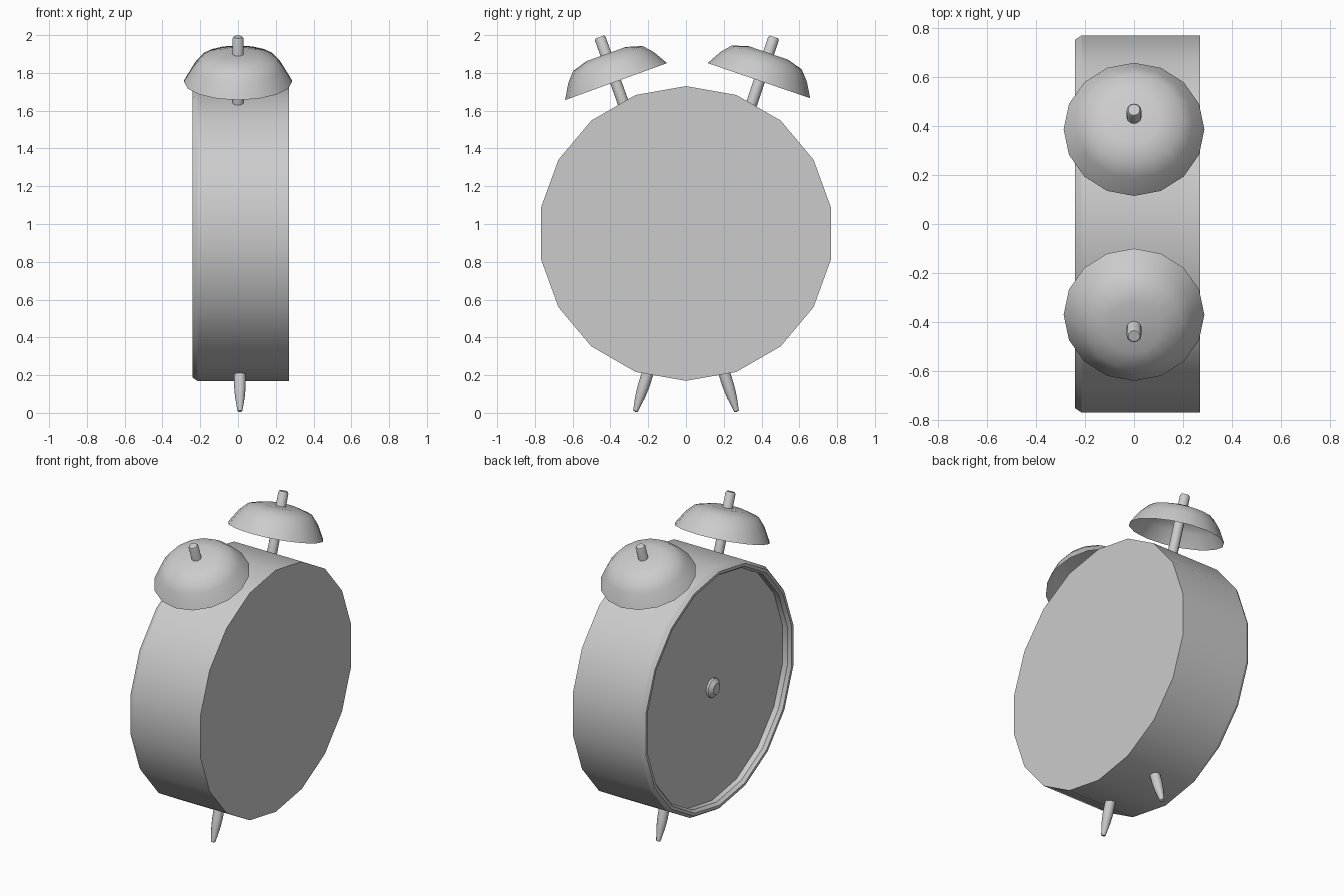
import bpy, bmesh
from math import atan2, cos, sin, pi, radians
from mathutils import Matrix, Vector

if "Cube" in bpy.data.objects:
    bpy.data.objects.remove(bpy.data.objects["Cube"])


def lathe(name, profile, sides, matrix, smooth=40):
    """Spin (radius, height) points about local z; radius 0 closes to a point."""
    bm = bmesh.new()
    rings = []
    for r, h in profile:
        if r == 0:
            rings.append([bm.verts.new((0, 0, h))] * sides)
        else:
            rings.append([bm.verts.new((r * cos(2 * pi * i / sides),
                                        r * sin(2 * pi * i / sides), h))
                          for i in range(sides)])
    for a, b in zip(rings, rings[1:]):
        for i in range(sides):
            j = (i + 1) % sides
            corners = list(dict.fromkeys((a[i], a[j], b[j], b[i])))
            bm.faces.new(corners)
    bmesh.ops.transform(bm, matrix=matrix, verts=bm.verts)
    bmesh.ops.recalc_face_normals(bm, faces=bm.faces)
    mesh = bpy.data.meshes.new(name)
    bm.to_mesh(mesh)
    bm.free()
    obj = bpy.data.objects.new(name, mesh)
    bpy.context.collection.objects.link(obj)
    bpy.ops.object.select_all(action='DESELECT')
    obj.select_set(True)
    bpy.context.view_layer.objects.active = obj
    bpy.ops.object.shade_smooth_by_angle(angle=radians(smooth))
    return obj


def along(start, end):
    """Frame at start whose z axis points to end (in the yz plane)."""
    d = Vector(end) - Vector(start)
    return Matrix.Translation(start) @ Matrix.Rotation(atan2(-d.y, d.z), 4, 'X')


# Clock body: spun about x, recessed dial facing -x
face_axis = Matrix.Translation((0, 0, 0.95)) @ Matrix.Rotation(-pi / 2, 4, 'Y')
lathe("clock_body",
      [(0, -0.27), (0.78, -0.27), (0.78, 0.215), (0.763, 0.24), (0.745, 0.24),
       (0.73, 0.22), (0.73, 0.185), (0, 0.185)], 18, face_axis, 30)

# Centre knob on the dial
lathe("dial_knob",
      [(0, 0.18), (0.06, 0.18), (0.06, 0.2), (0.035, 0.22), (0, 0.22)],
      12, face_axis, 30)

# Bells and their posts: (side name, bell rim centre, post bottom, post top)
for side, rim, low, high in (
        ("front", (0, -0.37, 1.754), (0, -0.33, 1.635), (0, -0.457, 1.99)),
        ("rear", (0, 0.386, 1.759), (0, 0.347, 1.635), (0, 0.466, 1.99))):
    tilt = 19.9 if side == "front" else -18.9
    frame = Matrix.Translation(rim) @ Matrix.Rotation(radians(tilt), 4, 'X')
    lathe(side + "_bell",
          [(0.287, 0), (0.24, 0.08), (0.195, 0.13), (0.11, 0.155), (0, 0.155)],
          16, frame, 45)
    length = (Vector(high) - Vector(low)).length
    lathe(side + "_bell_post",
          [(0, -0.03), (0.03, -0.03), (0.03, length - 0.01),
           (0.024, length), (0, length)], 12, along(low, high))

# Tapered feet
for side, s in (("front", -1), ("rear", 1)):
    lathe(side + "_foot",
          [(0, -0.03), (0.031, -0.03), (0.031, 0.06), (0.026, 0.12),
           (0.013, 0.2), (0, 0.205)],
          12, along((0.01, s * 0.206, 0.2), (0.01, s * 0.269, 0.005)))
